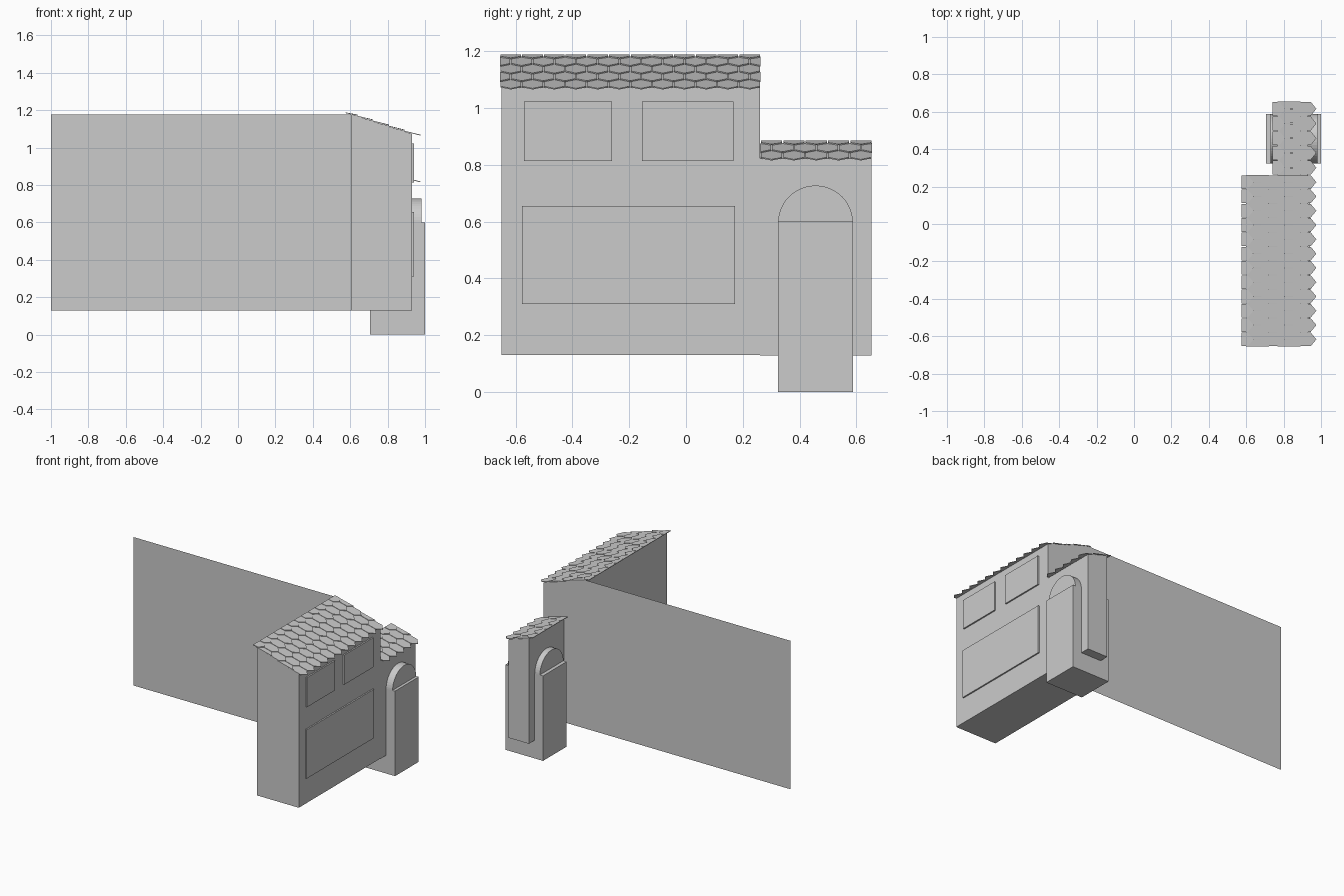
import bpy, bmesh, math

if "Cube" in bpy.data.objects:
    bpy.data.objects.remove(bpy.data.objects["Cube"])


def make(name, verts, faces):
    me = bpy.data.meshes.new(name)
    me.from_pydata(verts, [], faces)
    bm = bmesh.new()
    bm.from_mesh(me)
    bmesh.ops.recalc_face_normals(bm, faces=bm.faces)
    bm.to_mesh(me)
    bm.free()
    ob = bpy.data.objects.new(name, me)
    bpy.context.collection.objects.link(ob)
    return ob


def prism(a, b):
    """Vertices and faces of a solid joining two matching outlines."""
    n = len(a)
    faces = [tuple(range(n)), tuple(range(n, 2 * n))]
    faces += [(i, (i + 1) % n, n + (i + 1) % n, n + i) for i in range(n)]
    return a + b, faces


def block_xz(name, profile, y0, y1):
    return make(name, *prism([(x, y0, z) for x, z in profile],
                             [(x, y1, z) for x, z in profile]))


def block_yz(name, profile, x0, x1):
    return make(name, *prism([(x0, y, z) for y, z in profile],
                             [(x1, y, z) for y, z in profile]))


def rect(a0, a1, b0, b1):
    return [(a0, b0), (a1, b0), (a1, b1), (a0, b1)]


# Main building front with sloped top, and lower entrance wing
block_xz("main_block", [(0.605, 0.13), (0.93, 0.13), (0.93, 1.073), (0.605, 1.178)], -0.65, 0.26)
block_xz("entrance_wing", [(0.77, 0.128), (0.93, 0.128), (0.93, 0.822), (0.77, 0.872)], 0.26, 0.653)

# Long thin side wall
make("side_wall", [(-1, 0.26, 0.13), (0.605, 0.26, 0.13), (0.605, 0.26, 1.178), (-1, 0.26, 1.178)],
     [(0, 1, 2, 3)])

# Raised window panels
for name, r in [("upper_window_left", (-0.57, -0.26, 0.813, 1.022)),
                ("upper_window_right", (-0.155, 0.168, 0.813, 1.022)),
                ("shop_window", (-0.577, 0.173, 0.31, 0.655))]:
    block_yz(name, rect(*r), 0.925, 0.94)

# Door running through the wing, with a half-round top
block_yz("door", rect(0.324, 0.588, 0, 0.6), 0.705, 1.0)
arch = [(0.456 + 0.132 * math.cos(math.pi * i / 24), 0.595 + 0.132 * math.sin(math.pi * i / 24))
        for i in range(25)]
block_yz("door_arch", arch, 0.73, 0.98)


# Pointed overlapping roof tiles in staggered rows
def roof(name, x_ridge, z_eave, rows, y0, y1, cols, pitch=0.084):
    w = (y1 - y0) / cols
    slope, tip_x, thick, gap = 0.32, 0.975, 0.004, 0.002
    verts, faces = [], []
    for r in range(rows):
        end = tip_x - r * pitch
        start = max(x_ridge, end - 0.125)
        half = 0.5 * (r % 2)
        for c in range(cols + (r % 2)):
            mid = y0 + (c + 0.5 - half) * w
            lo, hi = mid - w / 2 + gap, mid + w / 2 - gap
            outline = [(start, lo), (end - 0.03, lo), (end, mid), (end - 0.03, hi), (start, hi)]
            bottom = []
            for x, y in outline:
                lift = 0.009 * (x - start) / (end - start)
                bottom.append((x, min(max(y, y0), y1), z_eave + slope * (tip_x - x) + lift))
            # half tiles at the roof edge lose their doubled corner
            if mid < y0 + gap:
                bottom = bottom[2:4] + [bottom[4], (start, y0, bottom[4][2])]
            elif mid > y1 - gap:
                bottom = bottom[:3] + [(start, y1, bottom[0][2])]
            v, f = prism(bottom, [(x, y, z + thick) for x, y, z in bottom])
            n = len(verts)
            verts += v
            faces += [tuple(i + n for i in q) for q in f]
    make(name, verts, faces)


roof("main_roof_tiles", 0.575, 1.056, 5, -0.655, 0.262, 12)
roof("wing_roof_tiles", 0.74, 0.806, 3, 0.262, 0.655, 5)
